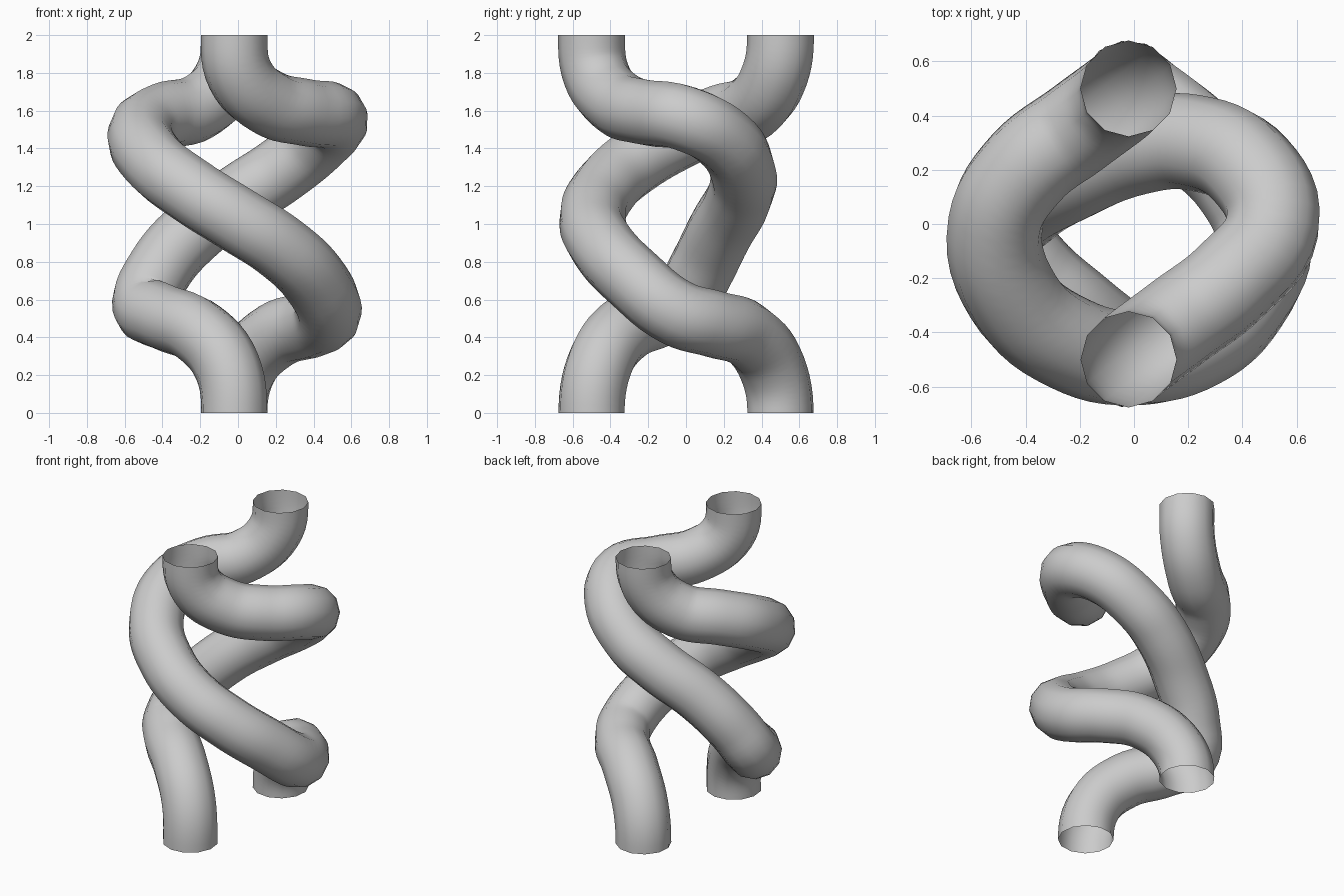
import bpy
from mathutils import Vector

if "Cube" in bpy.data.objects:
    bpy.data.objects.remove(bpy.data.objects["Cube"])

RADIUS = 0.177


def tube(name, points):
    """Open-ended 12-sided tube swept along a smooth path, vertical at both ends."""
    curve = bpy.data.curves.new(name, 'CURVE')
    curve.dimensions = '3D'
    curve.bevel_depth = RADIUS
    curve.bevel_resolution = 4
    curve.resolution_u = 6
    curve.use_fill_caps = False
    spline = curve.splines.new('BEZIER')
    spline.bezier_points.add(len(points) - 1)
    for bp, p in zip(spline.bezier_points, points):
        bp.co = p
        bp.handle_left_type = bp.handle_right_type = 'AUTO'
    # vertical tangents so the open rims lie flat
    for bp in (spline.bezier_points[0], spline.bezier_points[-1]):
        bp.handle_left_type = bp.handle_right_type = 'FREE'
        bp.handle_right = bp.co - Vector((0, 0, 0.08))
        bp.handle_left = bp.co + Vector((0, 0, 0.08))
    obj = bpy.data.objects.new(name, curve)
    bpy.context.collection.objects.link(obj)
    # turn into a smooth mesh
    bpy.ops.object.select_all(action='DESELECT')
    obj.select_set(True)
    bpy.context.view_layer.objects.active = obj
    bpy.ops.object.convert(target='MESH')
    bpy.ops.object.shade_smooth()


# strand from front top, around the right and back, to front bottom
tube("front_strand", [
    (-0.02, -0.50, 2.00), (0.01, -0.475, 1.79), (0.165, -0.36, 1.64),
    (0.36, -0.21, 1.59), (0.51, -0.01, 1.56), (0.43, 0.20, 1.45),
    (0.22, 0.30, 1.28), (0.02, 0.285, 1.15), (-0.24, 0.18, 0.96),
    (-0.42, 0.075, 0.75), (-0.49, -0.03, 0.57), (-0.40, -0.17, 0.51),
    (-0.21, -0.34, 0.43), (-0.06, -0.46, 0.25), (-0.02, -0.50, 0.00)])

# strand from back top, around the left and front, to back bottom
tube("back_strand", [
    (-0.02, 0.50, 2.00), (-0.05, 0.47, 1.79), (-0.205, 0.355, 1.62),
    (-0.40, 0.205, 1.57), (-0.51, 0.01, 1.49), (-0.445, -0.27, 1.33),
    (-0.24, -0.44, 1.17), (0.00, -0.495, 1.02), (0.22, -0.44, 0.88),
    (0.40, -0.28, 0.71), (0.478, -0.05, 0.53), (0.39, 0.15, 0.47),
    (0.20, 0.33, 0.41), (0.03, 0.46, 0.23), (-0.02, 0.50, 0.00)])
